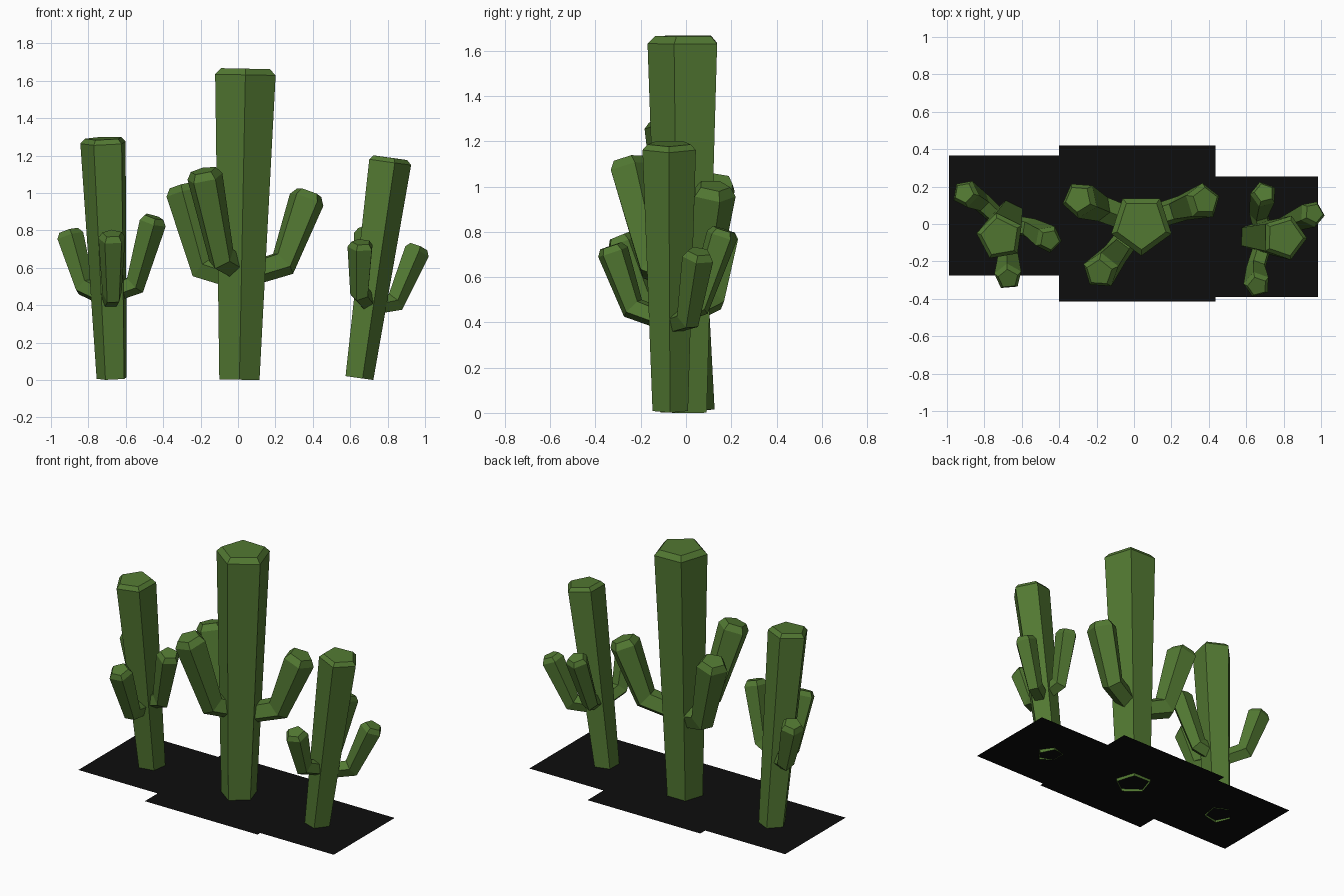
import bpy, bmesh, math
from mathutils import Vector, Matrix

if "Cube" in bpy.data.objects:
    bpy.data.objects.remove(bpy.data.objects["Cube"])


def material(name, rgb):
    m = bpy.data.materials.new(name)
    m.diffuse_color = (*rgb, 1)
    m.use_nodes = True
    m.node_tree.nodes["Principled BSDF"].inputs["Base Color"].default_value = m.diffuse_color
    return m


GREEN = material("cactus green", (0.085, 0.19, 0.032))
BLACK = material("ground black", (0.004, 0.004, 0.004))


def make_object(name, bm, mat, matrix=None):
    bmesh.ops.recalc_face_normals(bm, faces=bm.faces)
    if matrix is not None:
        bm.transform(matrix)
    me = bpy.data.meshes.new(name)
    bm.to_mesh(me)
    bm.free()
    me.materials.append(mat)
    ob = bpy.data.objects.new(name, me)
    bpy.context.collection.objects.link(ob)
    return ob


def tube(points, radii, cap_r, cap_h, ref, spin=0.0):
    """Five-sided tube with mitred bends, open root and chamfered tip."""
    pts = [Vector(p) for p in points]
    tip_dir = (pts[-1] - pts[-2]).normalized()
    pts.append(pts[-1] + tip_dir * cap_h)
    radii = list(radii) + [cap_r]
    bm = bmesh.new()
    rings = []
    out = Vector(ref)
    for i, p in enumerate(pts):
        a = (pts[i] - pts[i - 1]).normalized() if i else (pts[1] - pts[0]).normalized()
        b = (pts[i + 1] - pts[i]).normalized() if i < len(pts) - 1 else a
        n = (a + b).normalized()
        u = (out - n * out.dot(n)).normalized()
        v = n.cross(u)
        stretch = 1 / max(n.dot(a), 0.8)
        ring = []
        for k in range(5):
            t = spin + k * math.tau / 5
            ring.append(bm.verts.new(p + (u * math.cos(t) * stretch + v * math.sin(t)) * radii[i]))
        rings.append(ring)
        out = (out - b * out.dot(b)).normalized()
    for r0, r1 in zip(rings, rings[1:]):
        for k in range(5):
            j = (k + 1) % 5
            bm.faces.new((r0[k], r0[j], r1[j], r1[k]))
    bm.faces.new(rings[-1])
    return bm


# Arms in trunk space: root, elbow, tip, spin of the cross-section
ARMS = [
    ("right_arm", (0.06, 0.025, 0.57), (0.235, 0.08, 0.625), (0.36, 0.12, 0.965), 0.0),
    ("left_arm", (-0.02, 0.02, 0.545), (-0.19, 0.085, 0.60), (-0.295, 0.13, 1.0), 0.63),
    ("front_arm", (-0.01, -0.03, 0.60), (-0.095, -0.145, 0.65), (-0.185, -0.25, 1.08), 0.0),
]


def cactus(prefix, base, lean, turn, sxy, sz, size, ground_c, ground_z):
    tilt = Vector((0, 0, 1)).rotation_difference(Vector(lean)).to_matrix().to_4x4()
    mat = (Matrix.Translation(base) @ tilt
           @ Matrix.Rotation(math.radians(turn), 4, 'Z')
           @ Matrix.Diagonal((sxy, sxy, sz, 1)))
    # trunk, widening upward
    bm = tube([(0, 0, 0), (0.032, 0, 1.63)], [0.113, 0.17], 0.137, 0.033, (0, -1, 0))
    make_object(prefix + "_trunk", bm, GREEN, mat)
    # bent arms
    for name, root, elbow, tip, spin in ARMS:
        d = Vector((tip[0], tip[1], 0)).normalized()
        ref = Vector((d.x * 0.25, d.y * 0.25, -1))
        bm = tube([root, elbow, tip], [0.068, 0.072, 0.1], 0.072, 0.04, ref, spin)
        make_object(prefix + "_" + name, bm, GREEN, mat)
    # flat square ground patch
    bm = bmesh.new()
    bmesh.ops.create_grid(bm, x_segments=1, y_segments=1, size=size / 2)
    make_object(prefix + "_ground", bm, BLACK,
                Matrix.Translation((ground_c[0], ground_c[1], ground_z)))


cactus("middle", (0.0075, 0.0, 0.002), (0, 0, 1), 0, 1.0, 1.0,
       0.835, (0.0175, 0.003), 0.021)
cactus("left", (-0.671, 0.042, 0.009), (-0.033, -0.133, 1.275), 118, 0.76, 0.775,
       0.64, (-0.67, 0.045), 0.019)
cactus("right", (0.642, -0.069, 0.012), (0.174, 0.014, 1.15), -127, 0.73, 0.715,
       0.645, (0.66, -0.068), 0.023)
